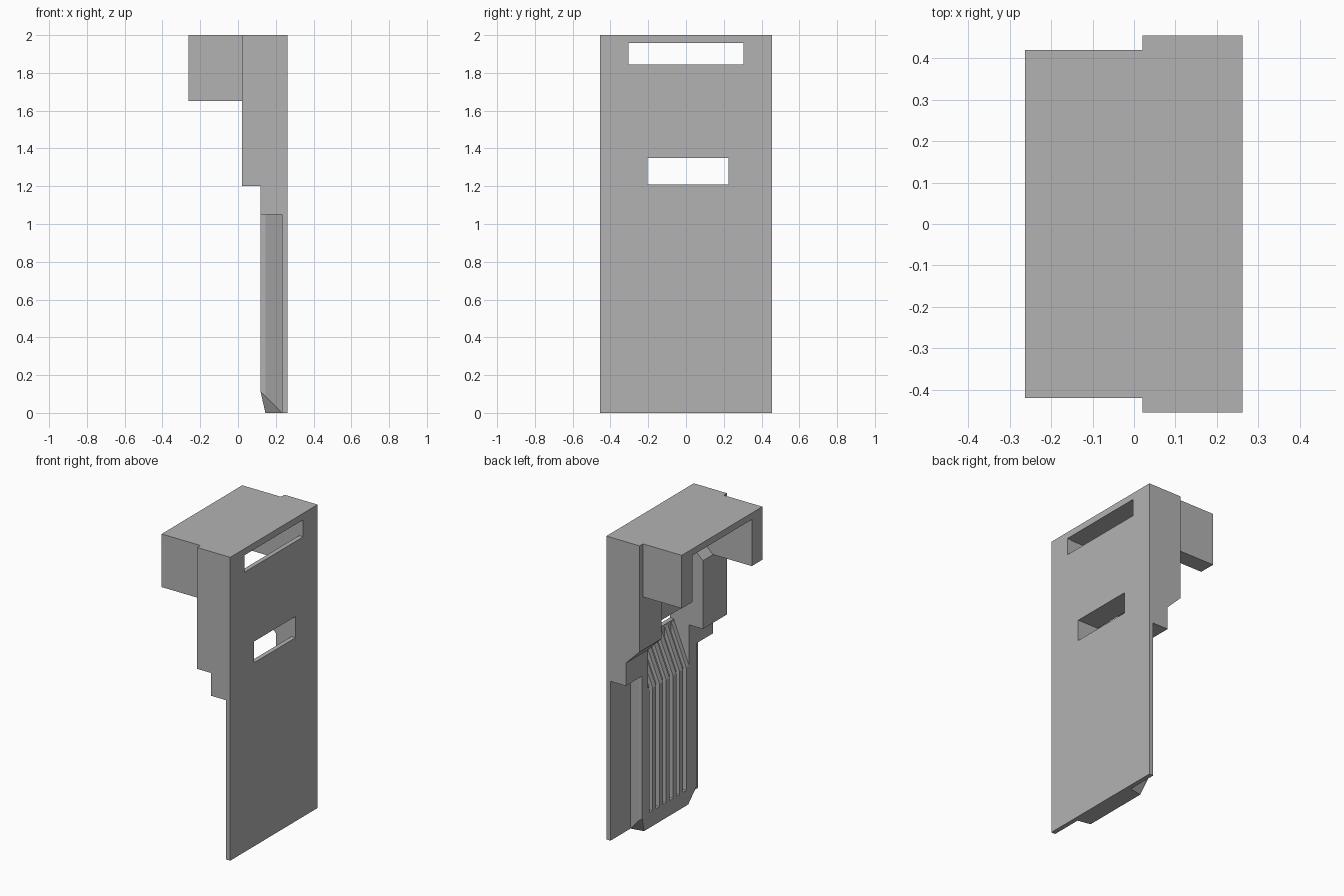
import bpy, bmesh

if "Cube" in bpy.data.objects:
    bpy.data.objects.remove(bpy.data.objects["Cube"], do_unlink=True)

grey = bpy.data.materials.new("plain_grey")
grey.use_nodes = True
grey.diffuse_color = (0.45, 0.45, 0.45, 1)
grey.node_tree.nodes["Principled BSDF"].inputs["Base Color"].default_value = grey.diffuse_color

# Main levels
FRONT, BACK, INNER = -0.263, 0.262, 0.232
PILLAR, SHELF = 0.02, 0.12
HALF, ARM, BAY = 0.455, 0.42, 0.31
CH_LO, CH_HI = -0.205, 0.225
RAMP_LO, RAMP_HI = 1.65, 1.845


def finish(name, bm):
    bmesh.ops.recalc_face_normals(bm, faces=bm.faces)
    mesh = bpy.data.meshes.new(name)
    bm.to_mesh(mesh)
    bm.free()
    mesh.materials.append(grey)
    obj = bpy.data.objects.new(name, mesh)
    bpy.context.collection.objects.link(obj)
    return obj


def prism(name, profile, y0, y1):
    """Extrude an (x, z) profile from y0 to y1."""
    bm = bmesh.new()
    face = bm.faces.new([bm.verts.new((x, y0, z)) for x, z in profile])
    out = bmesh.ops.extrude_face_region(bm, geom=[face])["geom"]
    moved = [v for v in out if isinstance(v, bmesh.types.BMVert)]
    bmesh.ops.translate(bm, verts=moved, vec=(0, y1 - y0, 0))
    return finish(name, bm)


def box(name, x0, x1, y0, y1, z0, z1):
    return prism(name, [(x0, z0), (x1, z0), (x1, z1), (x0, z1)], y0, y1)


def cut(obj, cutter):
    mod = obj.modifiers.new("cut", "BOOLEAN")
    mod.operation = "DIFFERENCE"
    mod.solver = "EXACT"
    mod.object = cutter
    with bpy.context.temp_override(object=obj, active_object=obj):
        bpy.ops.object.modifier_apply(modifier=mod.name)


# Back plate: grid of cells with the two slots left out
ys = [-HALF, -0.305, CH_LO, CH_HI, 0.305, HALF]
zs = [0, 1.21, 1.35, RAMP_HI, 1.957, 2]
bm = bmesh.new()
grid = [[bm.verts.new((INNER, y, z)) for z in zs] for y in ys]
for i in range(len(ys) - 1):
    for j in range(len(zs) - 1):
        lower_slot = j == 1 and i == 2
        upper_slot = j == 3 and 0 < i < 4
        if not (lower_slot or upper_slot):
            bm.faces.new((grid[i][j], grid[i + 1][j], grid[i + 1][j + 1], grid[i][j + 1]))
out = bmesh.ops.extrude_face_region(bm, geom=bm.faces[:])["geom"]
bmesh.ops.translate(bm, verts=[v for v in out if isinstance(v, bmesh.types.BMVert)],
                    vec=(BACK - INNER, 0, 0))
plate = finish("back_plate", bm)

# Dovetail tongue with clipped lower corners
bm = bmesh.new()
for s in (-1, 1):
    for x, y, z in ((INNER, 0.247, 1.05), (0.145, 0.285, 1.05), (SHELF, 0.285, 1.05),
                    (SHELF, 0.285, 0.11), (0.145, 0.285, 0.09),
                    (INNER, 0.247, 0), (0.145, 0.23, 0)):
        bm.verts.new((x, s * y, z))
bmesh.ops.convex_hull(bm, input=bm.verts[:])
bmesh.ops.dissolve_limit(bm, angle_limit=0.01, verts=bm.verts[:], edges=bm.edges[:])
tongue = finish("tongue", bm)

# Shelf above the tongue
shelf = box("shelf", SHELF, INNER, -HALF, HALF, 1.05, 1.2)

# Ramp channel and the bent grooves running up it
cutters = [prism("ramp_cutter", [(0.08, 0.833), (0.25, 1.247), (0.25, 1.3), (0.08, 1.3)],
                 CH_LO, CH_HI)]
for i in range(6):
    y = -0.175 + i * 0.07
    cutters.append(prism("groove_cutter", [(0.05, 0.12), (0.146, 0.12), (0.146, 0.93),
                                           (0.25, 1.183), (0.25, 1.3), (0.05, 1.3)],
                         y, y + 0.035))
for cutter in cutters:
    cutter.hide_render = True
    for part in (tongue, shelf):
        cut(part, cutter)
for cutter in cutters:
    bpy.data.objects.remove(cutter, do_unlink=True)

# Pillars: sloped top inside the bay, full height outside it
left_foot = [(INNER, 1.2), (SHELF, 1.2), (PILLAR, 1.3)]
right_foot = [(INNER, 1.2), (PILLAR, 1.2)]
ramp_top = [(PILLAR, RAMP_LO), (INNER, RAMP_HI)]
full_top = [(PILLAR, 2), (INNER, 2)]
prism("left_pillar", left_foot + ramp_top, CH_HI, BAY)
prism("left_cheek", left_foot + full_top, BAY, HALF)
prism("right_pillar", right_foot + ramp_top, -BAY, CH_LO)
prism("right_cheek", right_foot + full_top, -HALF, -BAY)

# Web between the pillars, with the ramp continued over it
prism("centre_web", [(0.11, 1.35), (INNER, 1.35), (INNER, RAMP_HI), (0.11, 1.733)], CH_LO, CH_HI)

# Overhanging hood: two arms and a thin roof
box("left_arm", FRONT, PILLAR, BAY, ARM, RAMP_LO, 2)
box("right_arm", FRONT, PILLAR, -ARM, -BAY, RAMP_LO, 2)
box("roof", FRONT, INNER, -BAY, BAY, 1.957, 2)
